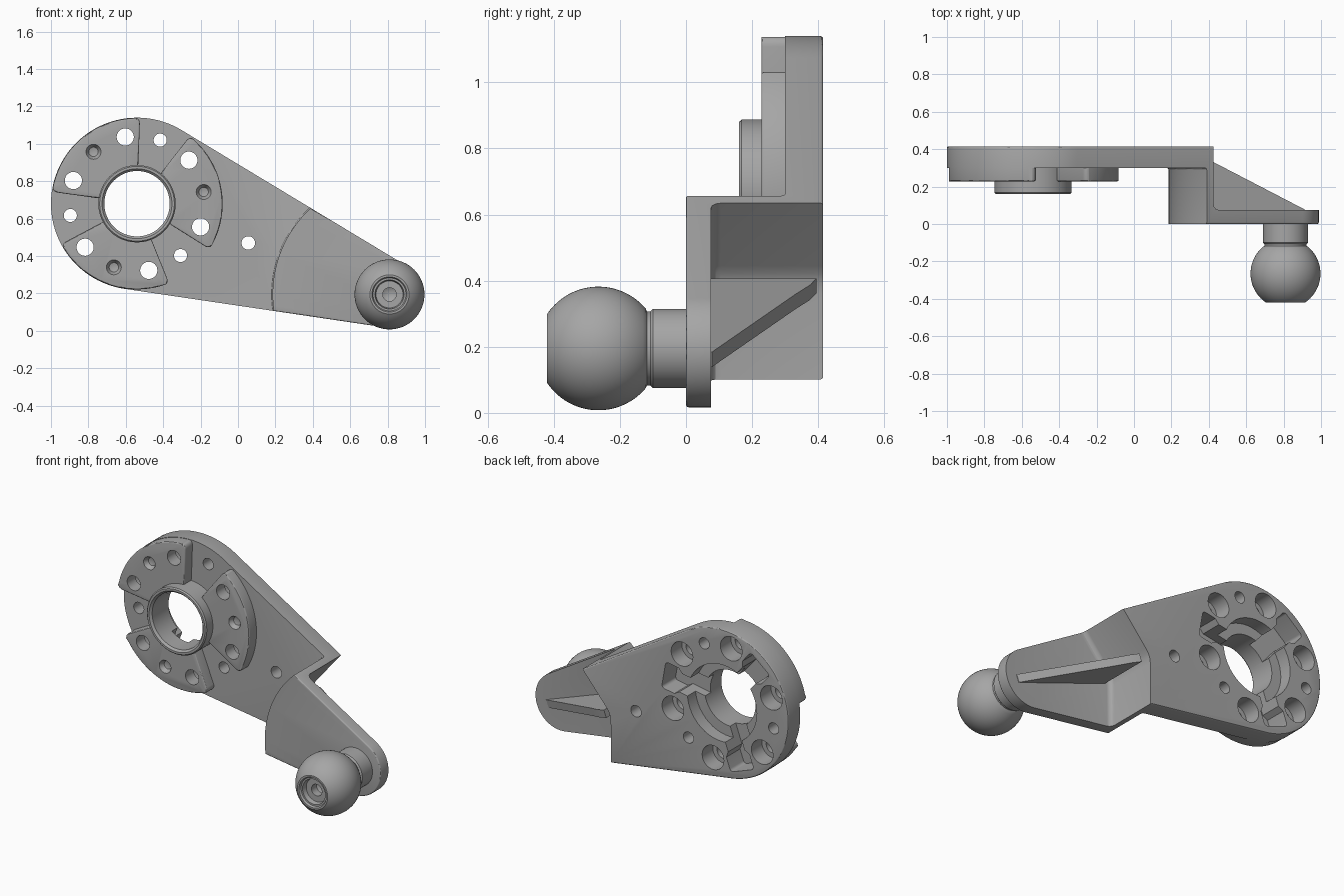
import bpy, bmesh
from math import sin, cos, pi, radians, atan2, asin, hypot
from mathutils import Vector

old = bpy.data.objects.get("Cube")
if old:
    bpy.data.objects.remove(old, do_unlink=True)

grey = bpy.data.materials.new("cast grey")
grey.use_nodes = True
colour = (0.38, 0.38, 0.38, 1)
grey.diffuse_color = colour
grey.node_tree.nodes["Principled BSDF"].inputs["Base Color"].default_value = colour

HUB, BALL = Vector((-0.54, 0.68)), Vector((0.81, 0.195))
HUB_R, TIP_R = 0.46, 0.178


def arc(c, r, a0, a1, n=32):
    return [(c[0] + r * cos(a0 + (a1 - a0) * i / n), c[1] + r * sin(a0 + (a1 - a0) * i / n))
            for i in range(n + 1)]


def circle(c, r, n=32):
    return arc(c, r, 0, 2 * pi, n)[:-1]


def polar(r, deg):
    return (HUB.x + r * cos(radians(deg)), HUB.y + r * sin(radians(deg)))


def finish(bm, name):
    bmesh.ops.recalc_face_normals(bm, faces=bm.faces)
    me = bpy.data.meshes.new(name)
    bm.to_mesh(me)
    bm.free()
    me.materials.append(grey)
    ob = bpy.data.objects.new(name, me)
    bpy.context.collection.objects.link(ob)
    return ob


def prism(name, pts, y0, y1, corner=0, edge=0):
    """Extrude an x-z outline along y, rounding its corners and rims."""
    bm = bmesh.new()
    face = bm.faces.new([bm.verts.new((x, y0, z)) for x, z in pts])
    ext = bmesh.ops.extrude_face_region(bm, geom=[face])
    for v in ext["geom"]:
        if isinstance(v, bmesh.types.BMVert):
            v.co.y = y1
    bmesh.ops.recalc_face_normals(bm, faces=bm.faces)

    def along(e):
        return abs(e.verts[0].co.y - e.verts[1].co.y) > 1e-4

    if corner:
        sharp = [e for e in bm.edges if along(e) and e.calc_face_angle() > 0.8]
        bmesh.ops.bevel(bm, geom=sharp, offset=corner, segments=5, profile=0.5, affect='EDGES')
    if edge:
        rims = [e for e in bm.edges if not along(e)]
        bmesh.ops.bevel(bm, geom=rims, offset=edge, segments=3, profile=0.5, affect='EDGES')
    return finish(bm, name)


def lathe(name, profile, c, n=48):
    """Spin a closed (radius, y) profile about a y axis through c."""
    bm = bmesh.new()
    rings = []
    for r, y in profile:
        count = 1 if r == 0 else n
        rings.append([bm.verts.new((c[0] + r * cos(2 * pi * i / n), y, c[1] + r * sin(2 * pi * i / n)))
                      for i in range(count)])
    for a, b in zip(rings, rings[1:]):
        for i in range(n):
            j = (i + 1) % n
            quad = [a[i % len(a)], a[j % len(a)], b[j % len(b)], b[i % len(b)]]
            bm.faces.new(list(dict.fromkeys(quad)))
    bmesh.ops.remove_doubles(bm, verts=bm.verts, dist=1e-5)
    return finish(bm, name)


def combine(target, tool, op='DIFFERENCE'):
    mod = target.modifiers.new("bool", 'BOOLEAN')
    mod.operation, mod.object, mod.solver = op, tool, 'EXACT'
    bpy.context.view_layer.objects.active = target
    bpy.ops.object.modifier_apply(modifier=mod.name)
    bpy.data.objects.remove(tool, do_unlink=True)


# Teardrop arm outline: two circles and their common tangents
axis = BALL - HUB
tilt = atan2(axis.y, axis.x)
spread = pi / 2 - asin((HUB_R - TIP_R) / axis.length)
outline = (arc(HUB, HUB_R, tilt + spread, tilt + 2 * pi - spread, 64)
           + arc(BALL, TIP_R, tilt - spread, tilt + spread, 32))
body = prism("bracket_arm", outline, 0, 0.415, edge=0.008)

# Front step: the hub side is set back outside a curve around the ball
step = arc(BALL, 0.625, radians(95), radians(260), 64) + [(-1.4, -0.5), (-1.4, 1.5)]
combine(body, prism("step_cutter", step, -0.3, 0.3, edge=0.012))

# Back pocket beside the ball, with filleted floor
pocket = [(0.225, -0.1), (0.23, 0.36), (0.235, 0.395), (0.247, 0.422), (0.265, 0.445),
          (0.53, 0.757), (1.3, 0.757), (1.3, -0.1)]
combine(body, prism("pocket_cutter", pocket, 0.075, 0.7, edge=0.03))

# Three raised hub pads
for mid in (10, 130, 250):
    a0, a1 = radians(mid - 42), radians(mid + 42)
    sector = arc(HUB, HUB_R - 0.002, a0, a1) + arc(HUB, 0.19, a1, a0, 16)
    combine(body, prism("hub_pad", sector, 0.228, 0.31, corner=0.03, edge=0.008), 'UNION')

# Raised collar around the bore
collar = [(0.0, 0.16), (0.2, 0.16), (0.207, 0.168), (0.207, 0.32), (0.0, 0.32)]
combine(body, lathe("collar", collar, HUB), 'UNION')
bore = [(0, 0.1), (0.187, 0.1), (0.187, 0.16), (0.175, 0.173), (0.175, 0.6), (0, 0.6)]
combine(body, lathe("bore_cutter", bore, HUB))

# Recess behind the bore with three radial slots
combine(body, prism("recess_cutter", circle(HUB, 0.24, 48), 0.335, 0.6))
for deg in (10, 130, 250):
    u = Vector((cos(radians(deg)), sin(radians(deg))))
    v = Vector((-u.y, u.x))
    half = [(0.1, 0.06), (0.29, 0.06), (0.32, 0.085), (0.41, 0.085)]
    slot = [HUB + u * r + v * w for r, w in half] + [HUB + u * r - v * w for r, w in reversed(half)]
    combine(body, prism("slot_cutter", slot, 0.28, 0.6, corner=0.02))

# Ring of holes: stepped bolt holes, small holes and blind dimples
for i in range(12):
    deg = 10 + 30 * i
    c = polar(0.362, deg)
    if i % 4 == 0:
        shape = [(0, 0.1), (0.04, 0.1), (0.04, 0.228), (0.025, 0.255), (0, 0.262)]
    elif i % 4 == 2:
        shape = [(0, 0.1), (0.035, 0.1), (0.035, 0.6), (0, 0.6)]
    else:
        shape = [(0, 0.1), (0.046, 0.1), (0.046, 0.31), (0.075, 0.31), (0.075, 0.6), (0, 0.6)]
    combine(body, lathe("hole_cutter", shape, c, 32))
combine(body, prism("arm_hole_cutter", circle((0.055, 0.47), 0.036), 0.1, 0.6))

# Stiffening rib across the pocket, along the arm axis
d = axis.normalized()
side = Vector((-d.y, d.x)) * 0.024
bm = bmesh.new()
faces = []
profile = [(-0.56, 0.06), (0.1, 0.06), (0.1, 0.078), (-0.42, 0.332), (-0.5, 0.375), (-0.56, 0.395)]
for s in (side, -side):
    loop = []
    for t, y in profile:
        p = BALL + d * t + s
        loop.append(bm.verts.new((p.x, y, p.y)))
    faces.append(loop)
    bm.faces.new(loop)
for i in range(len(profile)):
    j = (i + 1) % len(profile)
    bm.faces.new((faces[0][i], faces[0][j], faces[1][j], faces[1][i]))
rib = finish(bm, "stiffening_rib")

# Ball stud: neck, truncated ball and countersunk socket
R, CY = 0.187, -0.265
sphere = [(R * sin(a), CY + R * cos(a)) for a in [radians(40 + 106 * i / 28) for i in range(29)]]
stud = ([(0, 0.02), (0.12, 0.02), (0.12, -0.1), (0.112, -0.108), (0.112, -0.118)] + sphere
        + [(0.094, -0.42), (0.088, -0.408), (0.078, -0.408), (0.072, -0.38), (0.036, -0.38),
           (0.036, -0.33), (0, -0.31)])
ball = lathe("ball_stud", stud, BALL, 64)

# Smooth curved faces, keep edges crisp
bpy.ops.object.select_all(action='DESELECT')
for ob in (body, rib, ball):
    ob.select_set(True)
    bpy.context.view_layer.objects.active = ob
bpy.ops.object.shade_smooth_by_angle(angle=radians(30))
